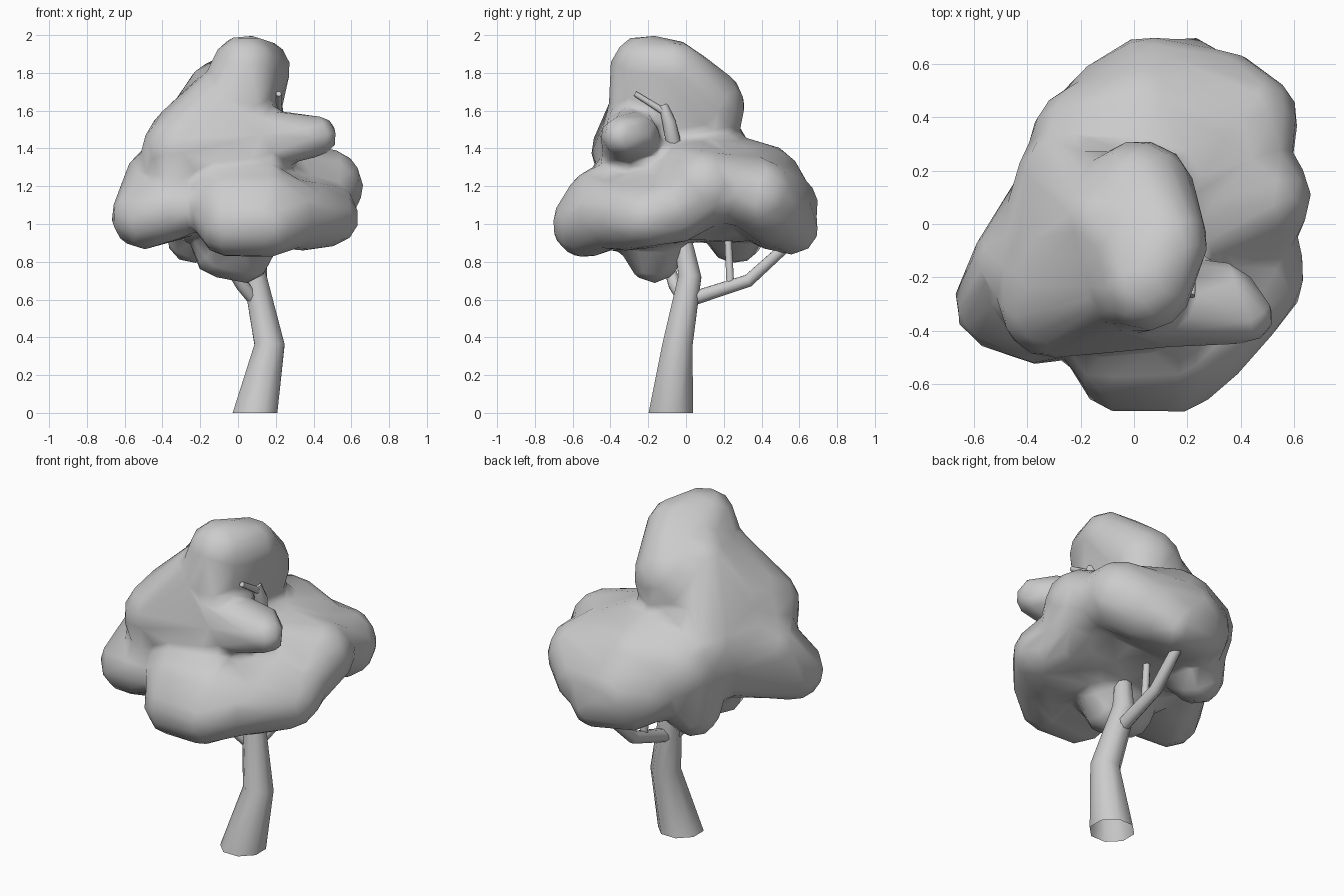
import bpy
import bmesh
import math
from mathutils import Vector

cube = bpy.data.objects.get("Cube")
if cube:
    bpy.data.objects.remove(cube, do_unlink=True)

# Single plain grey for the whole tree
GREY = (0.6, 0.6, 0.6, 1)
grey = bpy.data.materials.new("plain grey")
grey.use_nodes = True
grey.diffuse_color = GREY
grey.node_tree.nodes["Principled BSDF"].inputs["Base Color"].default_value = GREY


def add_object(name, mesh):
    obj = bpy.data.objects.new(name, mesh)
    bpy.context.scene.collection.objects.link(obj)
    mesh.materials.append(grey)
    return obj


def smooth_by_angle(obj, degrees):
    bpy.ops.object.select_all(action="DESELECT")
    obj.select_set(True)
    bpy.context.view_layer.objects.active = obj
    bpy.ops.object.shade_smooth_by_angle(angle=math.radians(degrees))


def limb(name, path, sides=8, rooted=False):
    """Tapered tube through (x, y, z, radius) points; a rooted one is open below."""
    bm = bmesh.new()
    points = [Vector(p[:3]) for p in path]
    rings = []
    for i, (point, spec) in enumerate(zip(points, path)):
        before = points[max(i - 1, 0)]
        after = points[min(i + 1, len(points) - 1)]
        tangent = (after - before).normalized()
        if rooted and i == 0:
            tangent = Vector((0, 0, 1))
        turn = Vector((0, 0, 1)).rotation_difference(tangent)
        ring = []
        for k in range(sides):
            a = math.tau * (k + 0.5) / sides
            offset = Vector((math.cos(a), math.sin(a), 0)) * spec[3]
            ring.append(bm.verts.new(point + turn @ offset))
        rings.append(ring)
    for low, high in zip(rings, rings[1:]):
        for k in range(sides):
            n = (k + 1) % sides
            bm.faces.new((low[k], low[n], high[n], high[k]))
    if not rooted:
        bm.faces.new(rings[0][::-1])
    bm.faces.new(rings[-1])
    mesh = bpy.data.meshes.new(name)
    bm.to_mesh(mesh)
    bm.free()
    smooth_by_angle(add_object(name, mesh), 65)


# Trunk and limbs
limb("trunk", [(0.09, -0.08, 0, 0.128), (0.167, -0.045, 0.36, 0.086),
               (0.09, 0.02, 0.72, 0.066), (0.06, -0.02, 0.95, 0.045)],
     rooted=True)
limb("front_branch", [(0.1, 0, 0.58, 0.034), (0.02, -0.06, 0.68, 0.036),
                      (-0.06, -0.1, 0.8, 0.03)])
limb("back_branch", [(0.11, 0.02, 0.6, 0.04), (0.12, 0.33, 0.7, 0.036),
                     (0.13, 0.55, 0.9, 0.03), (0.14, 0.6, 1, 0.025)])
limb("hanging_twig", [(0.12, 0.235, 0.67, 0.022), (0.09, 0.22, 0.98, 0.02)])
limb("upper_branch", [(0.06, -0.02, 0.93, 0.045), (0.2, -0.07, 1.45, 0.042),
                      (0.215, -0.09, 1.54, 0.038), (0.21, -0.12, 1.63, 0.025)])
limb("upper_twig", [(0.215, -0.11, 1.59, 0.02), (0.215, -0.27, 1.69, 0.015)])

# Foliage is gathered from soft masses, each a hull stretched over a few balls
foliage_bm = bmesh.new()
ball_bm = bmesh.new()
bmesh.ops.create_icosphere(ball_bm, subdivisions=3, radius=1)
BALL = [v.co.copy() for v in ball_bm.verts]
ball_bm.free()
SWELL = 0.015


def mass(*balls):
    bm = bmesh.new()
    for x, y, z, r in balls:
        for p in BALL:
            bm.verts.new(Vector((x, y, z)) + p * (r + SWELL))
    bmesh.ops.convex_hull(bm, input=bm.verts[:])
    loose = [v for v in bm.verts if not v.link_faces]
    bmesh.ops.delete(bm, geom=loose, context="VERTS")
    hull = bpy.data.meshes.new("hull")
    bm.to_mesh(hull)
    bm.free()
    foliage_bm.from_mesh(hull)
    bpy.data.meshes.remove(hull)


# Peak, its left slope and its rear slope
mass((0.04, -0.22, 1.82, 0.17), (0.12, -0.07, 1.82, 0.145),
     (0.02, 0.1, 1.62, 0.2), (-0.02, -0.23, 1.55, 0.17))
mass((0, -0.18, 1.73, 0.16), (-0.3, -0.29, 1.38, 0.2),
     (-0.26, -0.2, 1.44, 0.2), (0, -0.27, 1.42, 0.19))
mass((0, -0.05, 1.7, 0.18), (-0.1, 0, 1.69, 0.165),
     (-0.25, -0.1, 1.35, 0.22), (-0.22, 0.14, 1.28, 0.22))
# Core
mass((-0.2, -0.1, 1.18, 0.26), (0.2, 0.1, 1.18, 0.26),
     (0, 0.3, 1.17, 0.25), (0, -0.25, 1.2, 0.23))
# Front bulge and the arm above it
mass((0, -0.25, 1.16, 0.18), (-0.06, -0.44, 1.1, 0.19),
     (0.15, -0.44, 1.1, 0.19), (0.27, -0.43, 1.05, 0.17),
     (-0.04, -0.53, 1, 0.165), (0.15, -0.53, 1, 0.165))
mass((-0.05, -0.3, 1.42, 0.165), (0.14, -0.31, 1.45, 0.14))
mass((0.14, -0.31, 1.45, 0.14), (0.42, -0.34, 1.465, 0.095),
     (0.33, -0.25, 1.47, 0.1))
# Left flank
mass((-0.5, -0.3, 1.04, 0.16), (-0.42, -0.15, 1.22, 0.175),
     (-0.35, -0.36, 1.08, 0.155), (-0.22, 0.08, 1.2, 0.22))
# Right flank
mass((0.46, 0.1, 1.2, 0.19), (0.22, 0.04, 1.22, 0.21),
     (0.44, -0.05, 1.05, 0.14))
mass((0.42, 0.1, 1.19, 0.17), (0.41, 0.36, 1.16, 0.17))
mass((0.47, -0.14, 1.05, 0.15), (0.49, -0.22, 1.03, 0.135),
     (0.33, -0.34, 1.05, 0.18), (0.2, -0.1, 1.1, 0.2))
# Rear shoulders and the tail below them
mass((0.05, 0.38, 1.18, 0.24), (-0.15, 0.29, 1.19, 0.23),
     (0.28, 0.28, 1.21, 0.2), (0, 0.1, 1.28, 0.2))
mass((0.42, 0.38, 1.15, 0.185), (0.06, 0.48, 1.08, 0.21),
     (0.32, 0.46, 1.08, 0.18), (-0.07, 0.42, 1.1, 0.19))
mass((0.2, 0.56, 0.98, 0.13), (-0.02, 0.53, 1, 0.12), (0.1, 0.45, 1.1, 0.15))
# Hanging lobes underneath
mass((-0.1, -0.18, 0.86, 0.13), (0.04, -0.17, 0.83, 0.13),
     (0, -0.18, 1, 0.2))
mass((-0.23, 0.26, 0.94, 0.14), (-0.2, 0.23, 1.1, 0.18))

mesh = bpy.data.meshes.new("foliage")
foliage_bm.to_mesh(mesh)
foliage_bm.free()
foliage = add_object("foliage", mesh)

# Fuse the masses into one soft skin, then thin it to broad facets
remesh = foliage.modifiers.new("fuse", "REMESH")
remesh.mode = "VOXEL"
remesh.voxel_size = 0.03
soften = foliage.modifiers.new("soften", "SMOOTH")
soften.factor = 0.5
soften.iterations = 10
thin = foliage.modifiers.new("thin", "DECIMATE")
thin.ratio = 0.05
bpy.context.view_layer.update()
graph = bpy.context.evaluated_depsgraph_get()
skin = bpy.data.meshes.new_from_object(foliage.evaluated_get(graph))
foliage.modifiers.clear()
foliage.data = skin
skin.materials.clear()
skin.materials.append(grey)
smooth_by_angle(foliage, 75)
